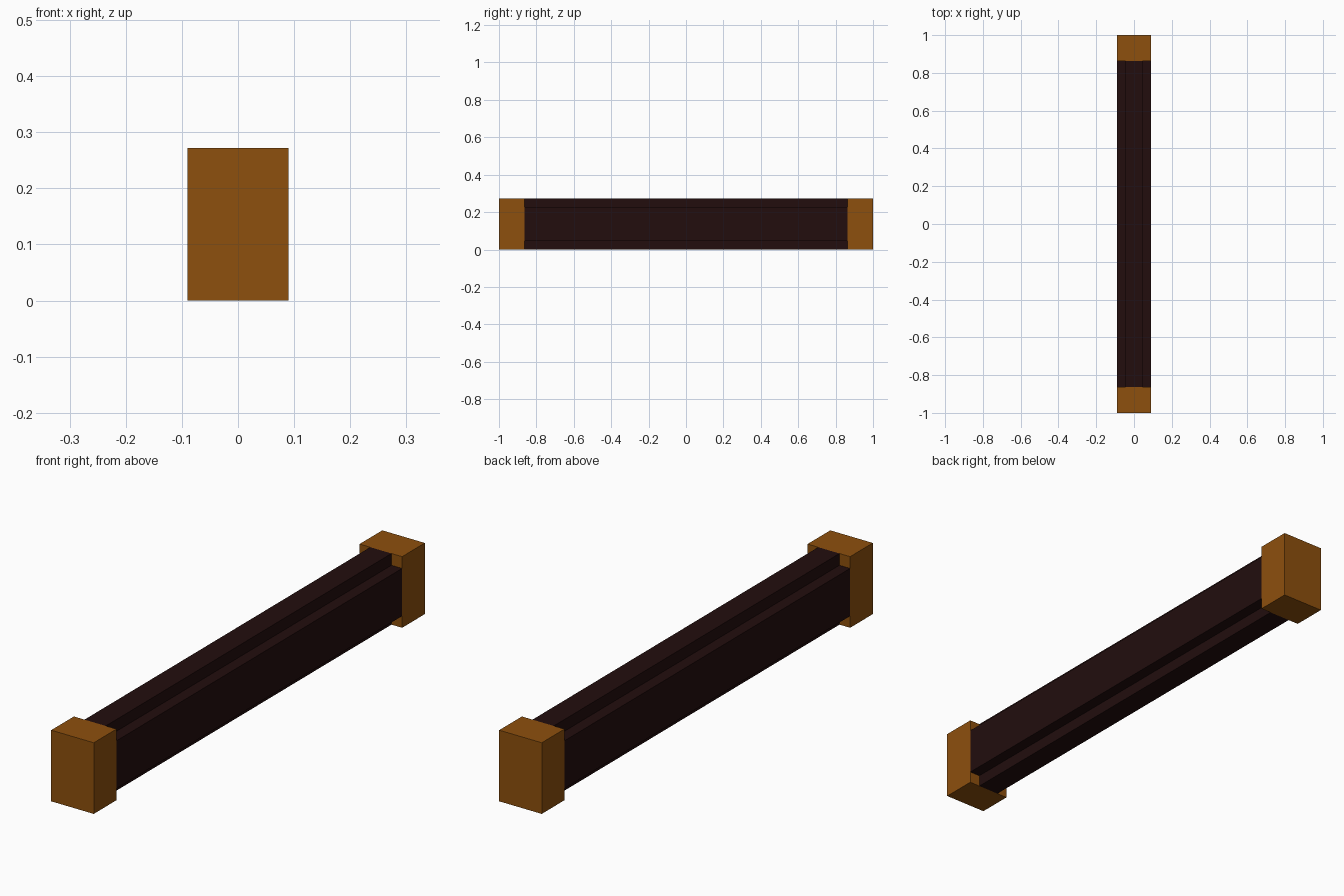
import bpy
import bmesh

if "Cube" in bpy.data.objects:
    bpy.data.objects.remove(bpy.data.objects["Cube"])

HALF_W, HEIGHT = 0.09, 0.272    # overall section
CAP = 0.137                     # length of each end block
NOTCH = 0.045                   # square notch along the beam's corners


def material(name, rgb):
    m = bpy.data.materials.new(name)
    m.use_nodes = True
    m.diffuse_color = (*rgb, 1)
    m.node_tree.nodes["Principled BSDF"].inputs["Base Color"].default_value = (*rgb, 1)
    return m


def extrude_profile(name, points, y0, y1, mat):
    """Extrude an x-z outline along y."""
    bm = bmesh.new()
    face = bm.faces.new([bm.verts.new((x, y0, z)) for x, z in points])
    ext = bmesh.ops.extrude_face_region(bm, geom=[face])
    moved = [v for v in ext["geom"] if isinstance(v, bmesh.types.BMVert)]
    bmesh.ops.translate(bm, verts=moved, vec=(0, y1 - y0, 0))
    bmesh.ops.recalc_face_normals(bm, faces=bm.faces)
    mesh = bpy.data.meshes.new(name)
    bm.to_mesh(mesh)
    bm.free()
    mesh.materials.append(mat)
    ob = bpy.data.objects.new(name, mesh)
    bpy.context.collection.objects.link(ob)
    return ob


wood = material("orange brown", (0.27, 0.08, 0.004))
dark = material("dark maroon", (0.016, 0.004, 0.004))

# Beam with a cross-shaped section
w, h, n = HALF_W, HEIGHT / 2, NOTCH
quarter = [(w, h - n), (w - n, h - n), (w - n, h)]
right_top = [(-x, z) for x, z in reversed(quarter)]
upper = quarter + right_top
outline = upper + [(-x, -z) for x, z in upper]
extrude_profile("beam", [(x, z + h) for x, z in outline], CAP - 1, 1 - CAP, dark)

# Solid blocks closing both ends
block = [(-w, 0), (w, 0), (w, HEIGHT), (-w, HEIGHT)]
extrude_profile("front_block", block, -1, CAP - 1, wood)
extrude_profile("back_block", block, 1 - CAP, 1, wood)
